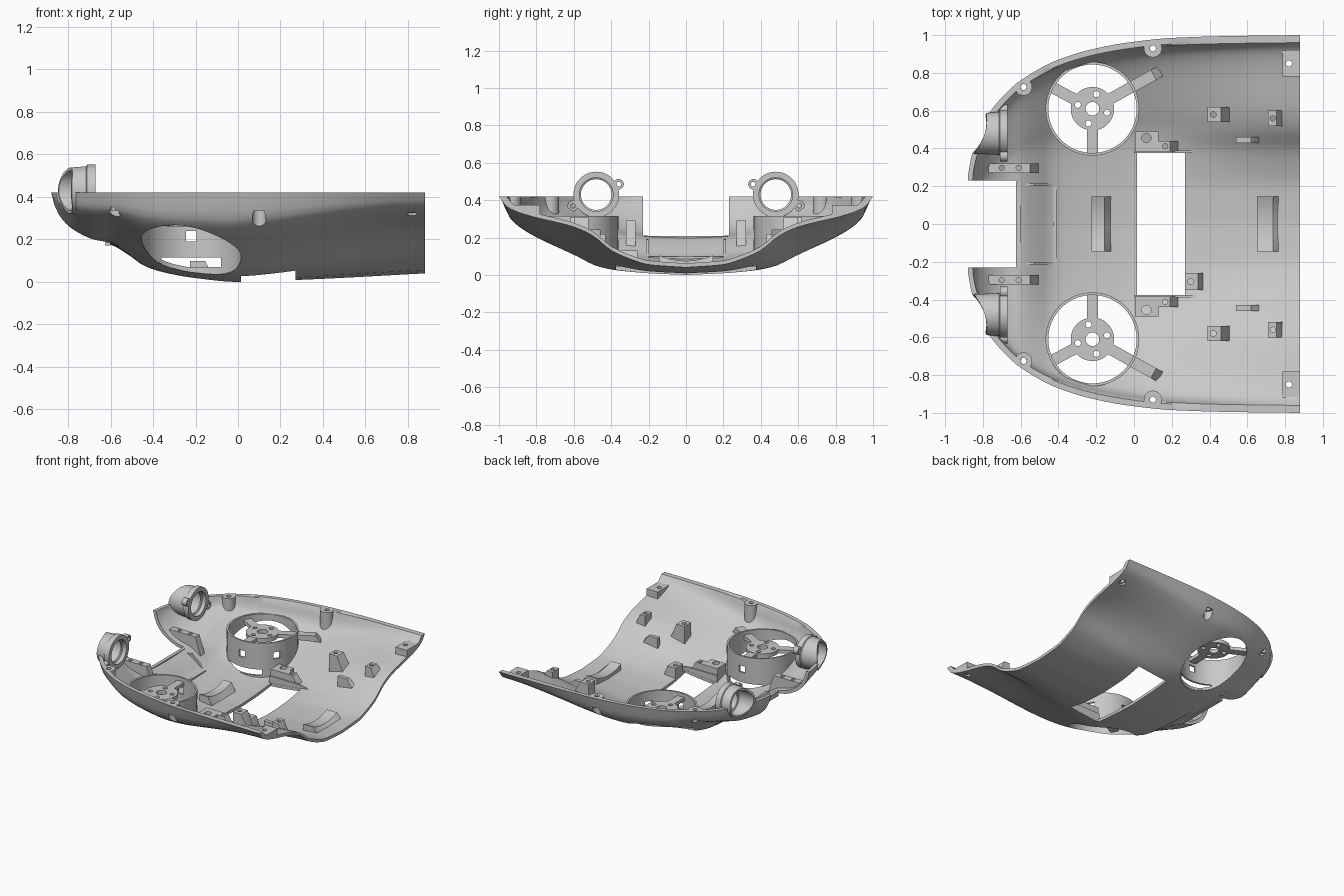
import bpy, bmesh, math
from mathutils import Vector

if bpy.data.objects.get("Cube"):
    bpy.data.objects.remove(bpy.data.objects["Cube"])

grey = bpy.data.materials.new("plain_grey_plastic")
grey.use_nodes = True
grey.diffuse_color = (0.58, 0.58, 0.58, 1)
shader = next(n for n in grey.node_tree.nodes if n.type == "BSDF_PRINCIPLED")
shader.inputs["Base Color"].default_value = grey.diffuse_color


def curve(points):
    """Monotone smooth interpolation through a few points."""
    slopes = [(b[1] - a[1]) / (b[0] - a[0]) for a, b in zip(points, points[1:])]
    tangents = [slopes[0]]
    for a, b in zip(slopes, slopes[1:]):
        tangents.append(2 * a * b / (a + b) if a * b > 0 else 0)
    tangents.append(slopes[-1])

    def value(x):
        x = min(max(x, points[0][0]), points[-1][0])
        i = next(k for k in range(len(slopes)) if x <= points[k + 1][0])
        (xa, ya), (xb, yb) = points[i], points[i + 1]
        h = xb - xa
        t = (x - xa) / h
        return ((1 + 2 * t) * (1 - t) ** 2 * ya + t * (1 - t) ** 2 * h * tangents[i]
                + t * t * (3 - 2 * t) * yb + t * t * (t - 1) * h * tangents[i + 1])
    return value


# Plan half width, keel height and the two cross-sections of the hull
RIM, RIM_WIDTH, THICK = 0.42, 0.032, 0.022
half_width = curve([(-.88, .25), (-.86, .36), (-.82, .47), (-.77, .58), (-.7, .67), (-.6, .76),
                    (-.4, .87), (-.2, .93), (0, .965), (.2, .985), (.5, .995), (.88, 1)])
keel = curve([(-.88, .42), (-.865, .34), (-.83, .28), (-.75, .22), (-.68, .19), (-.6, .175),
              (-.52, .13), (-.44, .075), (-.35, .045), (-.2, .018), (0, 0), (.3, .01), (.88, .04)])
mid_section = curve([(0, 0), (.2, .02), (.4, .06), (.5, .11), (.6, .22), (.7, .33),
                     (.8, .44), (.9, .57), (.96, .7), (1, 1)])
back_section = curve([(0, 0), (.2, .04), (.3, .12), (.4, .24), (.5, .45), (.6, .57),
                      (.7, .64), (.8, .7), (.9, .78), (.96, .86), (1, 1)])


def hull_z(x, y):
    s = min(abs(y) / half_width(x), 1)
    t = min(max((x + .1) / .95, 0), 1)
    t = t * t * (3 - 2 * t)
    shape = mid_section(s) * (1 - t) + back_section(s) * t
    return keel(x) + (RIM - keel(x)) * shape


def finish(name, bm):
    bmesh.ops.recalc_face_normals(bm, faces=bm.faces)
    mesh = bpy.data.meshes.new(name)
    bm.to_mesh(mesh)
    bm.free()
    mesh.materials.append(grey)
    obj = bpy.data.objects.new(name, mesh)
    bpy.context.collection.objects.link(obj)
    return obj


def solid(name, points):
    bm = bmesh.new()
    for p in points:
        bm.verts.new(p)
    bmesh.ops.convex_hull(bm, input=bm.verts)
    bmesh.ops.dissolve_limit(bm, angle_limit=.01, verts=bm.verts, edges=bm.edges)
    return finish(name, bm)


def box(name, xs, ys, zs):
    return solid(name, [(x, y, z) for x in xs for y in ys for z in zs])


def block(name, xs, ys, top, slope=0):
    """Block that stands on the hull, with a sloping back."""
    base = [(x, y, hull_z(x, y) + .01) for x in xs for y in ys]
    return solid(name, base + [(x, y, top) for x in (xs[0], xs[1] - slope) for y in ys])


def grid_faces(bm, rows, close_rows=False, close_cols=False):
    nr, nc = len(rows), len(rows[0])
    for i in range(nr if close_rows else nr - 1):
        for j in range(nc if close_cols else nc - 1):
            a, b = rows[i], rows[(i + 1) % nr]
            k = (j + 1) % nc
            bm.faces.new((a[j], a[k], b[k], b[j]))


def ring(name, place, profile, n=48):
    """Closed profile of (radius, height) swept round, set out by place(c, s, r, h)."""
    bm = bmesh.new()
    rows = []
    for i in range(n):
        a = math.tau * i / n
        rows.append([bm.verts.new(place(math.cos(a), math.sin(a), r, h)) for r, h in profile])
    grid_faces(bm, rows, True, True)
    return finish(name, bm)


def rod(name, centre, r, length, axis="Z", n=32):
    c = Vector(centre)
    pts = []
    for i in range(n):
        u, v = r * math.cos(math.tau * i / n), r * math.sin(math.tau * i / n)
        for h in (-length / 2, length / 2):
            pts.append(c + Vector((u, v, h) if axis == "Z" else (h, u, v)))
    return solid(name, pts)


def cut(obj, cutter):
    """Boolean difference; a collapsed result is redone with self-intersection on."""
    whole = obj.data.copy()
    for careful in (False, True):
        mod = obj.modifiers.new("cut", "BOOLEAN")
        mod.operation, mod.solver, mod.object, mod.use_self = "DIFFERENCE", "EXACT", cutter, careful
        bpy.context.view_layer.objects.active = obj
        bpy.ops.object.modifier_apply(modifier=mod.name)
        if len(obj.data.polygons) > len(whole.polygons) / 2:
            break
        obj.data = whole.copy()
    bpy.data.objects.remove(cutter)


def drill(obj, x, y, r, z=.2, length=1):
    cut(obj, rod("cutter", (x, y, z), r, length, n=20))


# Hull skin: closed outer and inner surfaces with a flat rim
bm = bmesh.new()
NX, NY = 72, 32
outer, inner = [], []
for i in range(NX + 1):
    x = -.88 + 1.76 * (i / NX) ** 1.5
    outer.append([])
    inner.append([])
    for j in range(-NY, NY + 1):
        s = math.copysign(1 - (1 - abs(j) / NY) ** 1.35, j)
        y = s * half_width(x)
        z = hull_z(x, y)
        outer[-1].append(bm.verts.new((x, y, z)))
        inner[-1].append(bm.verts.new((x + .02 * max(0, 1 - (x + .88) / .3),
                                       y - math.copysign(RIM_WIDTH * s ** 6, s),
                                       RIM if abs(j) == NY else min(z + THICK, RIM))))
grid_faces(bm, outer)
grid_faces(bm, inner)
for end in (0, -1):
    grid_faces(bm, [outer[end], inner[end]])
    grid_faces(bm, [[row[end] for row in outer], [row[end] for row in inner]])
hull = finish("hull_shell", bm)

# Openings in the hull
cut(hull, box("cutter", (-2, -.62), (-.23, .23), (-1, 1)))
cut(hull, box("cutter", (.015, .27), (-.375, .375), (-1, 1)))
FAN_X, FAN_Y, FAN_R = -.22, .61, .248
SCREWS = [(-.585, .725, .03), (.1, .93, .032), (.82, .85, .024)]
for side in (1, -1):
    cut(hull, rod("cutter", (FAN_X, side * FAN_Y, .2), FAN_R - .012, 1, n=64))
    cut(hull, rod("cutter", (-.85, side * .48, .43), .105, .3, "X"))
    for x, y, r in SCREWS:
        drill(hull, x, side * y, r, 0, .67)
        drill(hull, x, side * y, .016)

for side, tag in ((1, "left"), (-1, "right")):
    def span(a, b):
        return (side * a, side * b)

    # Screw bosses: hollow columns kept inside the hull wall
    for bx, by, br in SCREWS[:2]:
        def boss_place(c, s, r, h):
            x = bx + c * r
            y = min(by + s * r, half_width(x) - .006)
            return (x, side * y, min(max(h, hull_z(x, y) + .006), RIM))
        ring(tag + "_rim_boss", boss_place,
             [(br + .001, 0), (br + .016, 0), (br + .016, RIM), (.016, RIM), (.016, .335), (br + .001, .335)], 28)
    corner = block(tag + "_corner_mount", (.785, .88), span(.78, .94), .375)
    drill(corner, .82, side * .85, .016)

    # Fan duct standing on the hull
    def duct_place(c, s, r, h):
        x, y = FAN_X + c * r, side * FAN_Y + s * r
        return (x, y, hull_z(x, y) + .002 if h == 0 else h)
    duct = ring(tag + "_fan_duct", duct_place,
                [(FAN_R - .014, 0), (FAN_R, 0), (FAN_R, .315), (FAN_R - .014, .315)], 72)
    cut(duct, box("cutter", (-.36, -.08), span(.3, .45), (.07, .115)))
    cut(duct, box("cutter", (-.06, .1), span(.46, .51), (.19, .24)))
    cut(duct, box("cutter", (-.245, -.195), span(.3, .45), (.19, .24)))

    # Motor hub and spokes
    hub = ring(tag + "_motor_hub", lambda c, s, r, h: (FAN_X + c * r, side * FAN_Y + s * r, h),
               [(.036, .26), (.115, .26), (.115, .29), (.036, .29)])
    for k in range(4):
        a = math.radians(75 + 90 * k)
        drill(hub, FAN_X + .08 * math.cos(a), side * (FAN_Y + .08 * math.sin(a)), .016)
    for angle, reach in ((-90, .24), (29, .41), (152, .24)):
        a = math.radians(angle)
        out, across = Vector((math.cos(a), math.sin(a))), Vector((-math.sin(a), math.cos(a)))
        pts = []
        for along, z in ((.105, .262), (.105, .288), (reach, .24 if reach > .3 else .262),
                         (reach - (.04 if reach > .3 else 0), .288)):
            for off in (-.03, .03):
                p = out * along + across * off
                pts.append((FAN_X + p.x, side * (FAN_Y + p.y), z))
        solid(tag + "_hub_spoke", pts)

    # Lamp tube with a slanted, scalloped mouth, flange and ears
    def lamp_place(c, s, r, h):
        x = -.815 + .3 * c * r + .025 * s * s if h == 0 else h
        return (x, side * (.48 + c * r), .43 + s * r)
    ring(tag + "_lamp_tube", lamp_place,
         [(.094, 0), (.108, 0), (.114, -.715), (.122, -.71), (.122, -.67), (.09, -.67),
          (.09, -.7), (.082, -.705), (.082, -.715), (.094, -.72)], 56)
    for y, z in ((.36, .485), (.605, .37)):
        ring(tag + "_lamp_ear", lambda c, s, r, h: (h, side * y + c * r, z + s * r),
             [(.013, -.71), (.028, -.71), (.028, -.67), (.013, -.67)], 20)

    # Nose bracket
    bracket = block(tag + "_nose_bracket", (-.77, -.5), span(.27, .32), .29, .05)
    for x in (-.7, -.61):
        drill(bracket, x, side * .297, .014)

    # Mounts beside the floor window
    mount = block(tag + "_window_mount", (.005, .13), span(.385, .49), .15)
    drill(mount, .065, side * .455, .025)
    arm = block(tag + "_window_arm", (.13, .24), span(.385, .44), .15, .05)
    drill(arm, .165, side * .412, .014)
    block(tag + "_window_rib", (0, .37), span(.376, .388), .1, .12)

    # Sloping stands on the rear floor
    stand = block(tag + "_tall_stand", (.39, .51), span(.54, .62), .31, .05)
    drill(stand, .42, side * .58, .015)
    stand = block(tag + "_rear_stand", (.71, .79), span(.52, .6), .31, .035)
    drill(stand, .735, side * .56, .014)
    block(tag + "_thin_stand", (.54, .67), span(.43, .46), .22, .05)

    # Side rib of the front floor panel
    block(tag + "_panel_rib", (-.6, -.41), span(.2, .215), .19, .12)

# Single mount at the window corner
single = block("corner_window_mount", (.27, .37), (-.35, -.26), .13, .03)
drill(single, .3, -.305, .016)

# Front lip and panel step
box("front_lip", (-.625, -.6), (-.225, .225), (.172, .208))
block("panel_step", (-.425, -.41), (-.2, .2), .1)

# Cradle pads with a hollow top
for name, x0, x1 in (("front_cradle", -.225, -.115), ("rear_cradle", .65, .775)):
    bm = bmesh.new()
    rows = []
    for i in range(17):
        y = -.145 + .29 * i / 16
        top = keel(x0) + .048 + 1.4 * y * y
        rows.append([bm.verts.new(p) for p in ((x0, y, hull_z(x0, y) + .01), (x0, y, top),
                                               (x1 - .04, y, top), (x1, y, hull_z(x1, y) + .01))])
    grid_faces(bm, rows, False, True)
    bm.faces.new(rows[0])
    bm.faces.new(rows[-1])
    finish(name, bm)

# Smooth shading with crisp edges
bpy.ops.object.select_all(action="DESELECT")
for obj in bpy.context.scene.objects:
    if obj.type == "MESH":
        obj.select_set(True)
bpy.context.view_layer.objects.active = hull
bpy.ops.object.shade_smooth_by_angle(angle=math.radians(32))
